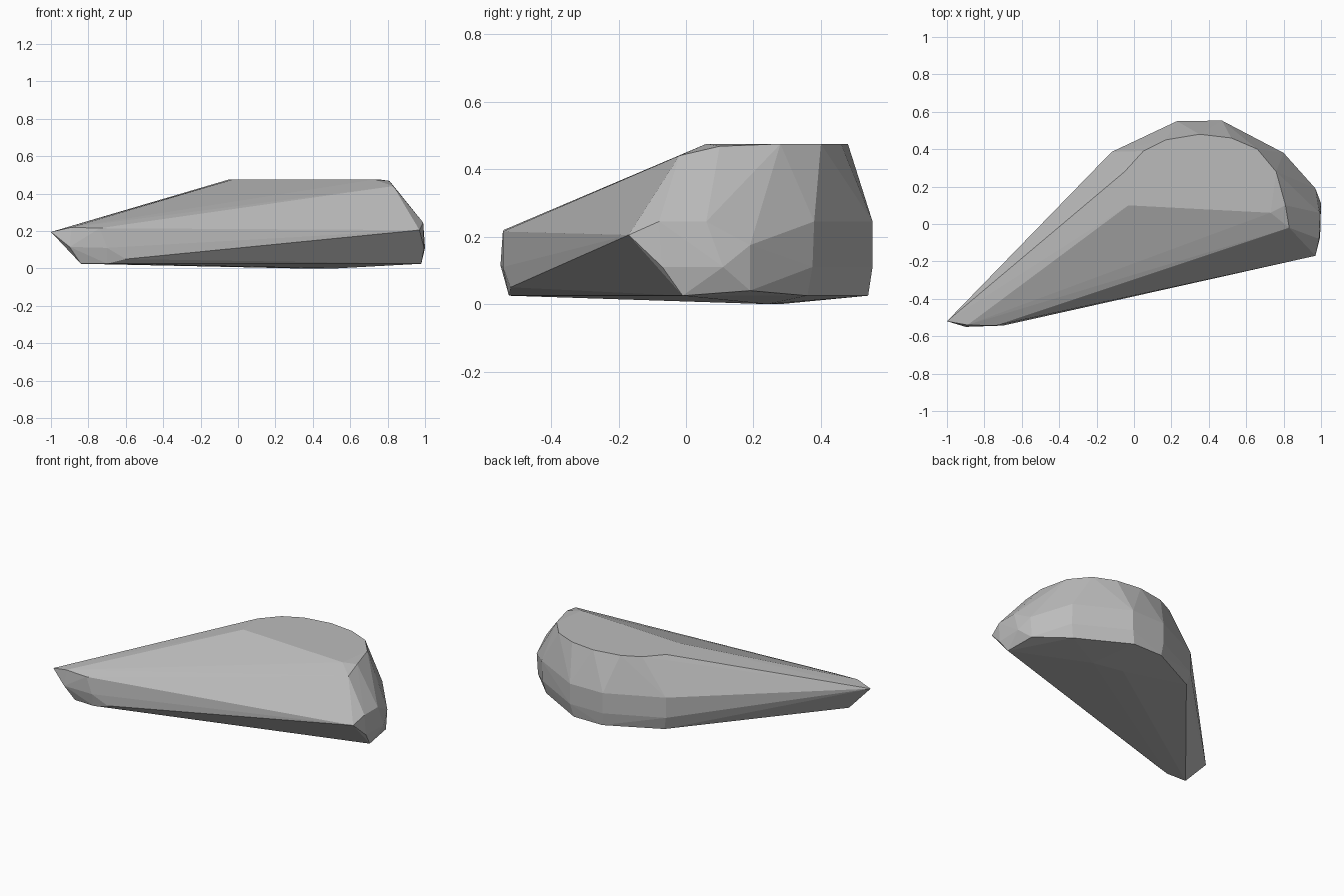
import bpy, bmesh, math

# One faceted, convex wedge-shaped stone: a tapering tail and a rounded thick end
points = []

def ring(z, *xy):
    """Add outline points that share one height."""
    points.extend((x, y, z) for x, y in xy)

# Flat top
ring(0.475, (-0.03, 0.10), (0.73, 0.06), (0.76, 0.28), (0.66, 0.40), (0.52, 0.46),
     (0.35, 0.48), (0.17, 0.45), (0.05, 0.39), (-0.05, 0.28))
# Dropped shoulder at the thick end
points += [(0.81, 0.10, 0.468), (0.83, -0.02, 0.44)]
# Widest belt, upper and lower edge
ring(0.245, (0.99, -0.08), (0.99, 0.06), (0.80, 0.38), (0.47, 0.553), (0.23, 0.55),
     (-0.12, 0.385))
ring(0.11, (0.995, -0.07), (1.0, 0.11), (0.80, 0.375), (0.47, 0.553), (0.23, 0.55),
     (-0.12, 0.385))
points += [(0.97, -0.17, 0.205), (0.97, 0.19, 0.175)]
# Lower rim and slightly bulging base
ring(0.025, (0.98, -0.01), (0.78, 0.36), (0.45, 0.54), (0.24, 0.54), (-0.10, 0.37),
     (-0.84, -0.52), (-0.70, -0.525))
points += [(0.96, 0.19, 0.04)]
ring(0.0, (0.32, 0.28), (0.52, 0.24))
# Pointed tail
points += [(-1.0, -0.52, 0.195), (-0.89, -0.54, 0.22), (-0.74, -0.543, 0.215),
           (-0.90, -0.55, 0.115), (-0.70, -0.543, 0.11), (-0.60, -0.52, 0.05)]

bm = bmesh.new()
for p in points:
    bm.verts.new(p)
bmesh.ops.convex_hull(bm, input=bm.verts[:])
bmesh.ops.delete(bm, geom=[v for v in bm.verts if not v.link_faces], context='VERTS')
bmesh.ops.dissolve_limit(bm, angle_limit=math.radians(1), verts=bm.verts[:], edges=bm.edges[:])
bmesh.ops.recalc_face_normals(bm, faces=bm.faces[:])

mesh = bpy.data.meshes.new("stone")
bm.to_mesh(mesh)
bm.free()

# Single stone grey
grey = bpy.data.materials.new("stone grey")
grey.diffuse_color = (0.5, 0.5, 0.5, 1)
mesh.materials.append(grey)
stone = bpy.data.objects.new("stone", mesh)
bpy.context.collection.objects.link(stone)
